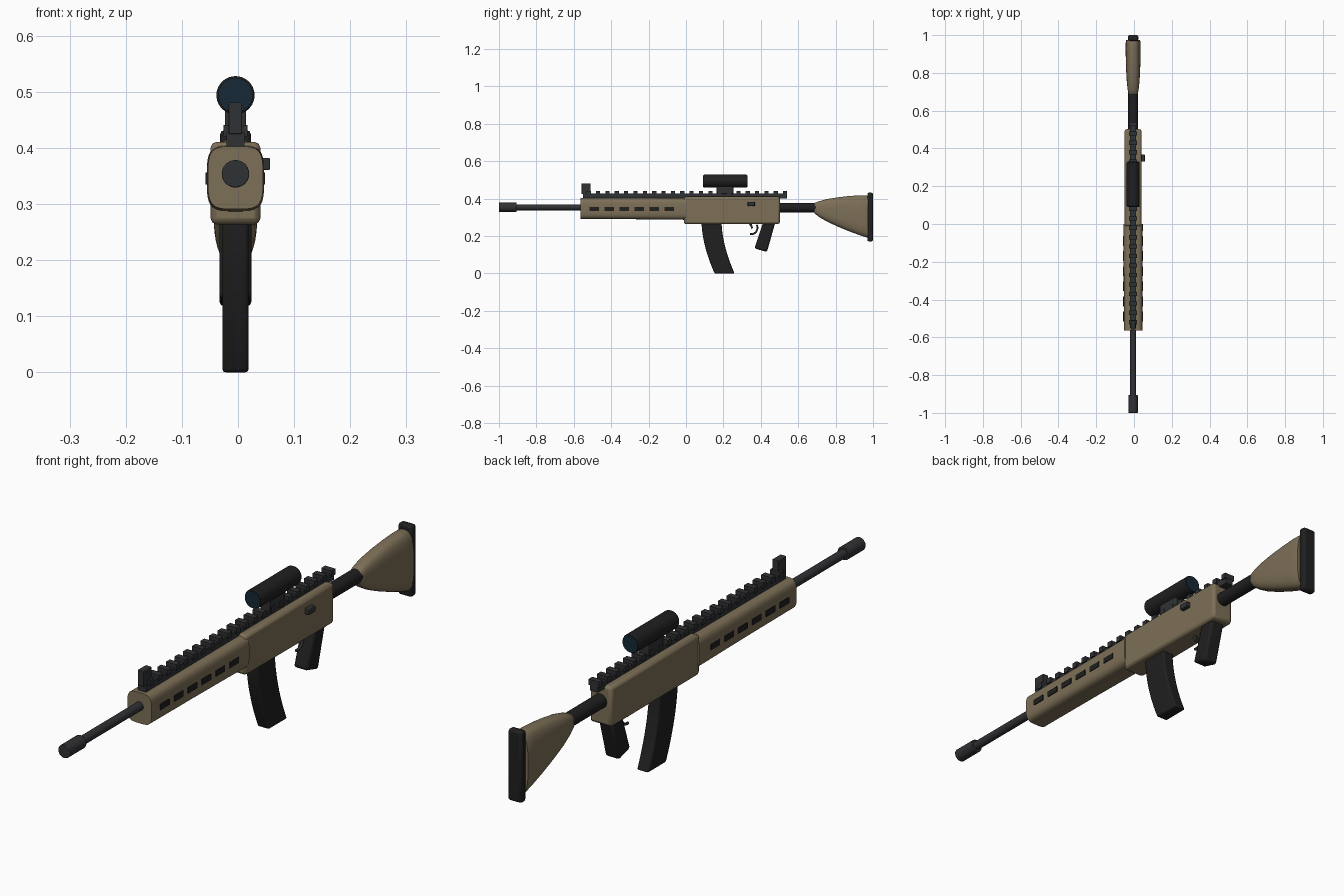
import bpy, bmesh, math
from mathutils import Matrix, Vector

if "Cube" in bpy.data.objects:
    bpy.data.objects.remove(bpy.data.objects["Cube"])

X0 = -0.0045   # the bore line sits slightly off centre


def material(name, rgb):
    m = bpy.data.materials.new(name)
    m.diffuse_color = (*rgb, 1)
    m.use_nodes = True
    m.node_tree.nodes["Principled BSDF"].inputs["Base Color"].default_value = m.diffuse_color
    return m


TAN = material("tan", (0.205, 0.16, 0.095))
BLACK = material("black", (0.014, 0.014, 0.015))
METAL = material("gunmetal", (0.03, 0.031, 0.034))
LENS = material("lens", (0.008, 0.022, 0.035))


def finish(name, bm, mat, bevel=0, segments=2):
    bmesh.ops.recalc_face_normals(bm, faces=bm.faces)
    me = bpy.data.meshes.new(name)
    bm.to_mesh(me)
    bm.free()
    ob = bpy.data.objects.new(name, me)
    bpy.context.collection.objects.link(ob)
    me.materials.append(mat)
    if bevel:
        mod = ob.modifiers.new("bevel", 'BEVEL')
        mod.width, mod.segments, mod.limit_method = bevel, segments, 'ANGLE'
        mod.angle_limit = math.radians(40)
    return ob


def add_box(bm, x, y, z):
    """Box from (min, max) ranges; x is relative to the bore line."""
    size = [b - a for a, b in (x, y, z)]
    mid = [(a + b) / 2 for a, b in (x, y, z)]
    mid[0] += X0
    bmesh.ops.create_cube(bm, size=1, matrix=Matrix.Translation(mid) @ Matrix.Diagonal((*size, 1)))


def box(name, x, y, z, mat, bevel=0, segments=2):
    bm = bmesh.new()
    add_box(bm, x, y, z)
    return finish(name, bm, mat, bevel, segments)


def rod(name, y0, y1, z, r, mat, bevel=0, sides=32):
    bm = bmesh.new()
    mtx = Matrix.Translation((X0, (y0 + y1) / 2, z)) @ Matrix.Rotation(math.pi / 2, 4, 'X')
    bmesh.ops.create_cone(bm, cap_ends=True, segments=sides, radius1=r, radius2=r,
                          depth=y1 - y0, matrix=mtx)
    return finish(name, bm, mat, bevel)


def loft(name, sections, power, mat, n=40, bevel=0):
    """Superellipse sections (y, z_bottom, z_top, half_width) joined along y."""
    bm = bmesh.new()
    rings = []
    for y, zb, zt, hw in sections:
        ring = []
        for i in range(n):
            a = 2 * math.pi * (i + 0.5) / n
            c, s = math.cos(a), math.sin(a)
            px = math.copysign(abs(c) ** (2 / power), c) * hw
            pz = math.copysign(abs(s) ** (2 / power), s) * (zt - zb) / 2
            ring.append(bm.verts.new((X0 + px, y, (zb + zt) / 2 + pz)))
        rings.append(ring)
    for r0, r1 in zip(rings, rings[1:]):
        for i in range(n):
            j = (i + 1) % n
            bm.faces.new((r0[i], r0[j], r1[j], r1[i]))
    bm.faces.new(rings[0])
    bm.faces.new(rings[-1])
    return finish(name, bm, mat, bevel)


def side_profile(name, pts, hw, mat, bevel=0):
    """Extrude a (y, z) outline across x."""
    bm = bmesh.new()
    f = bm.faces.new([bm.verts.new((X0 - hw, y, z)) for y, z in pts])
    ext = bmesh.ops.extrude_face_region(bm, geom=[f])
    verts = [v for v in ext["geom"] if isinstance(v, bmesh.types.BMVert)]
    bmesh.ops.translate(bm, verts=verts, vec=(2 * hw, 0, 0))
    return finish(name, bm, mat, bevel)


# Barrel and muzzle
rod("barrel", -0.92, 0.0, 0.354, 0.016, METAL)
rod("muzzle_device", -1.0, -0.905, 0.354, 0.0245, METAL, 0.002)

# Handguard with dark side slots
loft("handguard", [(-0.564, 0.291, 0.403, 0.049), (-0.28, 0.29, 0.404, 0.05),
                   (0.0, 0.287, 0.405, 0.051)], 4, TAN, 56)
bm = bmesh.new()
for k in range(6):
    yc = -0.49 + 0.08 * k
    for s in (-1, 1):
        add_box(bm, sorted((s * 0.04, s * 0.053)), (yc - 0.026, yc + 0.026), (0.335, 0.356))
finish("handguard_slots", bm, BLACK)

# Receiver and charging handle
box("receiver", (-0.0445, 0.0445), (-0.012, 0.502), (0.264, 0.411), TAN, 0.011, 2)
box("charging_handle", (0.03, 0.0615), (0.33, 0.368), (0.361, 0.382), METAL, 0.002)

# Top rail with cross teeth
box("rail_base", (-0.016, 0.016), (-0.55, 0.54), (0.4, 0.428), METAL)
bm = bmesh.new()
for k in range(22):
    yc = -0.52 + 0.05 * k
    add_box(bm, (-0.021, 0.021), (yc - 0.011, yc + 0.011), (0.42, 0.441))
finish("rail_teeth", bm, METAL)

# Front sight
box("front_sight", (-0.012, 0.012), (-0.558, -0.51), (0.425, 0.481), METAL, 0.002)

# Optic: tube, lenses and mount
rod("scope_tube", 0.093, 0.327, 0.494, 0.034, BLACK, 0.003, 40)
rod("scope_front_lens", 0.09, 0.1, 0.494, 0.031, LENS)
rod("scope_rear_lens", 0.32, 0.33, 0.494, 0.031, LENS)
box("scope_mount", (-0.019, 0.019), (0.163, 0.254), (0.425, 0.475), METAL, 0.003)

# Curved magazine
steps = [k / 12 for k in range(13)]
front = [(0.083 + 0.07 * t ** 1.8, 0.28 * (1 - t)) for t in steps]
rear = [(y + 0.107, z) for y, z in reversed(front)]
side_profile("magazine", front + rear, 0.0235, BLACK, 0.006)

# Pistol grip, trigger and guard
side_profile("pistol_grip", [(0.413, 0.275), (0.478, 0.275), (0.433, 0.115), (0.366, 0.134)],
             0.0285, BLACK, 0.009)
side_profile("trigger", [(0.333, 0.268), (0.35, 0.268), (0.358, 0.245), (0.35, 0.236),
                         (0.346, 0.25)], 0.006, METAL)
cu = bpy.data.curves.new("trigger_guard", 'CURVE')
cu.dimensions, cu.bevel_depth, cu.bevel_resolution, cu.use_fill_caps = '3D', 0.005, 2, True
sp = cu.splines.new('POLY')
arc = [math.radians(a) for a in range(-100, 31, 10)]
sp.points.add(len(arc) - 1)
for p, a in zip(sp.points, arc):
    p.co = (X0, 0.348 + 0.034 * math.cos(a), 0.244 + 0.034 * math.sin(a), 1)
guard = bpy.data.objects.new("trigger_guard", cu)
cu.materials.append(METAL)
bpy.context.collection.objects.link(guard)

# Buffer tube, stock and butt pad
rod("buffer_tube", 0.49, 0.76, 0.352, 0.026, BLACK)
loft("stock", [(0.682, 0.332, 0.37, 0.02), (0.69, 0.318, 0.378, 0.025), (0.71, 0.303, 0.386, 0.029),
               (0.75, 0.279, 0.397, 0.0335), (0.81, 0.251, 0.407, 0.037), (0.87, 0.226, 0.414, 0.039),
               (0.93, 0.204, 0.418, 0.04), (0.96, 0.194, 0.418, 0.0395), (0.973, 0.191, 0.414, 0.037)],
     2.8, TAN)
box("butt_pad", (-0.0275, 0.0275), (0.97, 1.0), (0.171, 0.432), BLACK, 0.008, 2)

# Smooth shading with sharp edges kept
bpy.ops.object.select_all(action='DESELECT')
for ob in bpy.context.scene.objects:
    if ob.type == 'MESH':
        ob.select_set(True)
        bpy.context.view_layer.objects.active = ob
bpy.ops.object.shade_smooth_by_angle(angle=math.radians(35))
